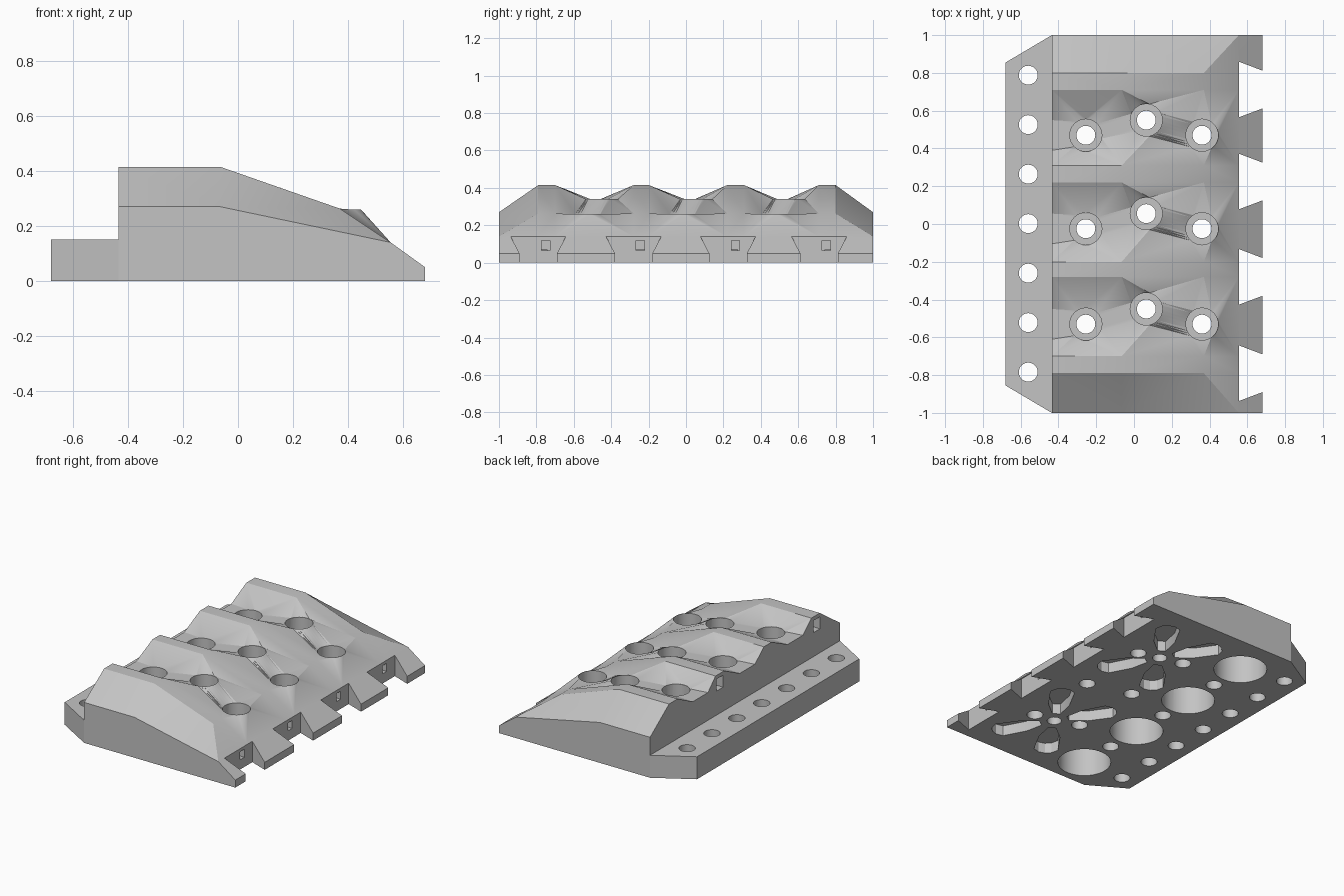
import bpy, bmesh, math
from mathutils import Vector, geometry

cube = bpy.data.objects.get("Cube")
if cube:
    bpy.data.objects.remove(cube, do_unlink=True)

grey = bpy.data.materials.new("plain_grey")
grey.use_nodes = True
grey.diffuse_color = (0.55, 0.55, 0.55, 1)
grey.node_tree.nodes["Principled BSDF"].inputs["Base Color"].default_value = (0.55, 0.55, 0.55, 1)

BACK, CREST, KNEE, FOLD, TIP = -0.435, -0.065, 0.37, 0.555, 0.68
RIDGES = [(-0.79, -0.70), (-0.28, -0.20), (0.22, 0.31), (0.71, 0.80)]
VALLEYS = [-0.53, -0.025, 0.47]
BOSSES = [(-0.255, 0, 0.335), (0.065, 0.08, 0.34), (0.36, 0, 0.26)]
BOSS_R = 0.087
SIDES = 32


def make_object(name, bm):
    bmesh.ops.recalc_face_normals(bm, faces=bm.faces)
    mesh = bpy.data.meshes.new(name)
    bm.to_mesh(mesh)
    bm.free()
    mesh.materials.append(grey)
    obj = bpy.data.objects.new(name, mesh)
    bpy.context.collection.objects.link(obj)
    return obj


def circle(cx, cy, r, n=SIDES):
    return [(cx + r * math.cos(math.tau * i / n), cy + r * math.sin(math.tau * i / n)) for i in range(n)]


def prism(bm, outline, z0, z1):
    low = [bm.verts.new((x, y, z0)) for x, y in outline]
    high = [bm.verts.new((x, y, z1)) for x, y in outline]
    bm.faces.new(low[::-1])
    bm.faces.new(high)
    for i in range(len(low)):
        j = (i + 1) % len(low)
        bm.faces.new((low[i], low[j], high[j], high[i]))


def box(bm, x0, x1, y0, y1, z0, z1):
    prism(bm, [(x0, y0), (x1, y0), (x1, y1), (x0, y1)], z0, z1)


def stepped_bore(bm, x, y, step, top):
    # narrow hole from below that widens into a counterbore
    levels = [(0.05, -0.1), (0.05, step), (BOSS_R - 0.002, step), (BOSS_R - 0.002, top)]
    rings = [[bm.verts.new((px, py, z)) for px, py in circle(x, y, r)] for r, z in levels]
    bm.faces.new(rings[0][::-1])
    bm.faces.new(rings[-1])
    for a, b in zip(rings, rings[1:]):
        for i in range(SIDES):
            j = (i + 1) % SIDES
            bm.faces.new((a[i], a[j], b[j], b[i]))


def cut(target, bm):
    cutter = make_object("cutter", bm)
    cutter.hide_render = True
    mod = target.modifiers.new("cut", "BOOLEAN")
    mod.operation = "DIFFERENCE"
    mod.solver = "EXACT"
    mod.object = cutter
    bpy.context.view_layer.objects.active = target
    bpy.ops.object.modifier_apply(modifier=mod.name)
    bpy.data.objects.remove(cutter, do_unlink=True)


# Ridged block: creased top surface, walls and floor
points, creases = [], []


def chain(new_points, closed=False):
    start = len(points)
    points.extend(new_points)
    ids = list(range(start, len(points)))
    creases.extend(zip(ids, ids[1:]))
    if closed:
        creases.append((ids[-1], ids[0]))


for pair in RIDGES:
    for y in pair:
        chain([(BACK, y, 0.415), (CREST, y, 0.415), (KNEE, y, 0.263)])
for side in (-1, 1):
    chain([(BACK, side, 0.27), (CREST, side, 0.27)])
fold_ys = [-1] + [y for pair in RIDGES for y in pair] + [1]
chain([(FOLD, y, 0.14) for y in fold_ys])
chain([(TIP, -1, 0.05), (TIP, 1, 0.05)])
for vy in VALLEYS:
    chain([(BACK, vy - 0.08, 0.335), (BACK, vy + 0.08, 0.335)])
    for x, dy, z in BOSSES:
        chain([(px, py, z) for px, py in circle(x, vy + dy, BOSS_R)], closed=True)

flat = [Vector(p[:2]) for p in points]
out_verts, _, out_faces, origin, _, _ = geometry.delaunay_2d_cdt(flat, creases, [], 0, 1e-5)
bm = bmesh.new()
top = [bm.verts.new((v.x, v.y, points[src[0]][2])) for v, src in zip(out_verts, origin)]
for face in out_faces:
    bm.faces.new([top[i] for i in face])
rim = [e for e in bm.edges if e.is_boundary]
walls = bmesh.ops.extrude_edge_only(bm, edges=rim)["geom"]
for v in walls:
    if isinstance(v, bmesh.types.BMVert):
        v.co.z = 0
floor_edges = [e for e in bm.edges if e.is_boundary]
bmesh.ops.edgeloop_fill(bm, edges=floor_edges)
block = make_object("ridged_block", bm)

# Dovetail gaps along the thin edge
bm = bmesh.new()
for y in (-0.79, -0.28, 0.225, 0.712):
    prism(bm, [(FOLD + 0.001, y - 0.147), (0.72, y - 0.085), (0.72, y + 0.085), (FOLD + 0.001, y + 0.147)], -0.1, 0.4)
cut(block, bm)

# Counterbored holes in the valleys
bm = bmesh.new()
for vy in VALLEYS:
    for x, dy, z in BOSSES:
        stepped_bore(bm, x, vy + dy, z - 0.1, z + 0.3)
cut(block, bm)

# Round wells under the ridges
bm = bmesh.new()
for y in (-0.785, -0.28, 0.22, 0.725):
    prism(bm, circle(-0.255, y, 0.165, 48), -0.1, 0.24)
cut(block, bm)

# Four-petal pockets in the underside, each with a small centre hole
PETAL = [(0.09, -0.025), (0.2, -0.065), (0.36, -0.075), (0.395, -0.04),
         (0.405, 0), (0.395, 0.04), (0.36, 0.075), (0.2, 0.065), (0.09, 0.025)]
bm = bmesh.new()
for cy in (-0.51, 0.51):
    prism(bm, circle(0.22, cy, 0.045, 24), -0.1, 0.1)
    for sx in (-1, 1):
        for sy in (-1, 1):
            d = Vector((0.21 * sx, 0.34 * sy)).normalized()
            prism(bm, [(0.22 + d.x * u - d.y * w, cy + d.y * u + d.x * w) for u, w in PETAL], -0.1, 0.07)
cut(block, bm)

# Square sockets in the gap walls and slots in the tall rear wall
bm = bmesh.new()
for y in (-0.75, -0.245, 0.265, 0.75):
    box(bm, 0.45, 0.6, y - 0.022, y + 0.022, 0.065, 0.118)
for y in (-0.755, 0.265):
    box(bm, -0.5, -0.3, y - 0.035, y + 0.035, 0.31, 0.39)
cut(block, bm)

# Mounting flange with a row of holes
bm = bmesh.new()
prism(bm, [(BACK, -1), (BACK, 1), (-TIP, 0.855), (-TIP, -0.855)], 0, 0.15)
flange = make_object("mounting_flange", bm)
bm = bmesh.new()
for i in range(-3, 4):
    prism(bm, circle(-0.56, 0.002 + 0.262 * i, 0.05), -0.1, 0.3)
cut(flange, bm)

# Soft shading with sharp edges kept
for obj in (block, flange):
    bpy.ops.object.select_all(action="DESELECT")
    obj.select_set(True)
    bpy.context.view_layer.objects.active = obj
    bpy.ops.object.shade_smooth_by_angle(angle=math.radians(25))
